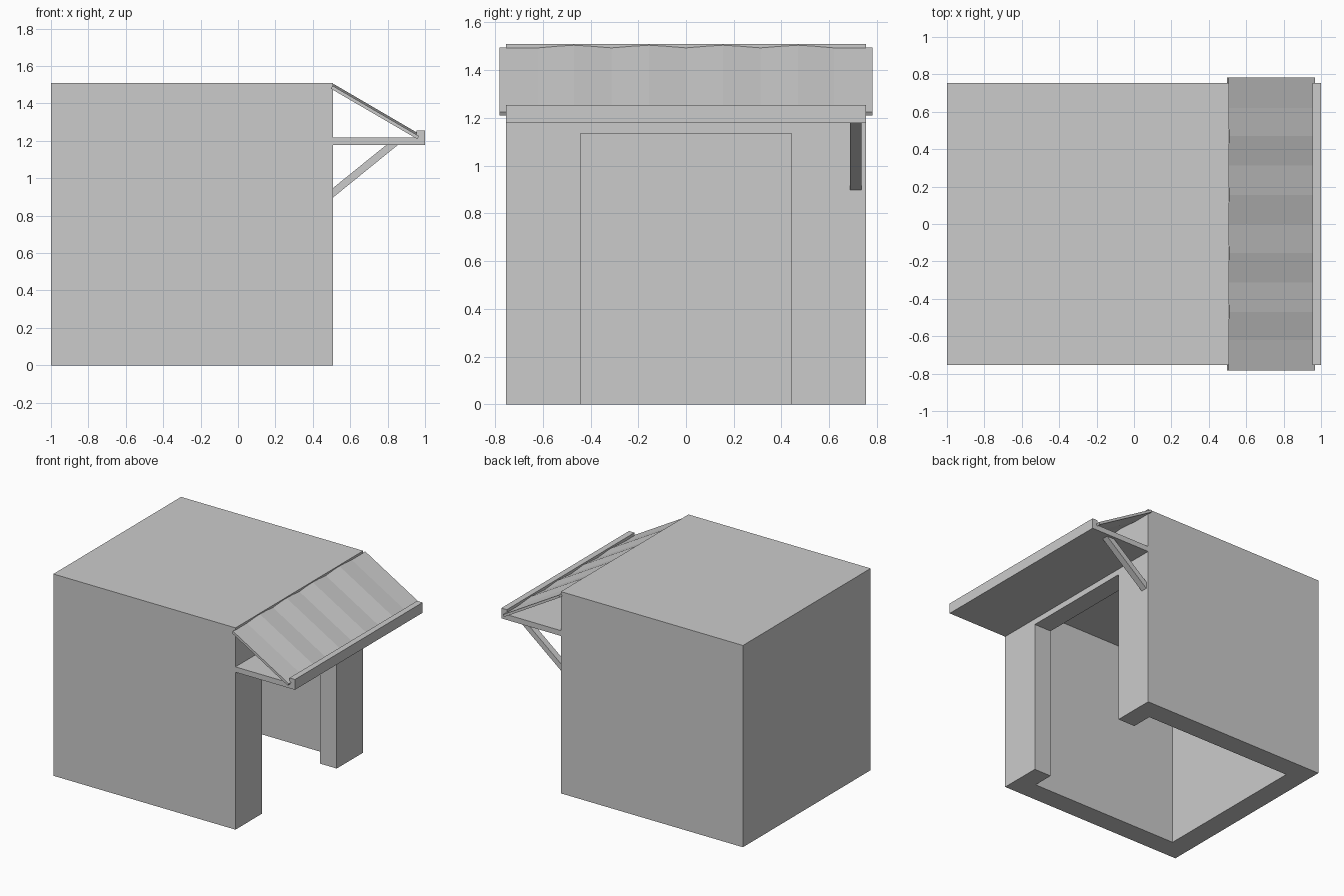
import bpy, bmesh
from mathutils import Vector

if "Cube" in bpy.data.objects:
    bpy.data.objects.remove(bpy.data.objects["Cube"])

grey = bpy.data.materials.new("plain grey")
grey.diffuse_color = (0.6, 0.6, 0.6, 1)
grey.use_nodes = True
grey.node_tree.nodes["Principled BSDF"].inputs["Base Color"].default_value = grey.diffuse_color


def make(name, bm):
    bmesh.ops.recalc_face_normals(bm, faces=bm.faces)
    me = bpy.data.meshes.new(name)
    bm.to_mesh(me)
    bm.free()
    me.materials.append(grey)
    ob = bpy.data.objects.new(name, me)
    bpy.context.collection.objects.link(ob)
    return ob


def prism(name, profile, y0, y1):
    """Extrude an x-z outline from y0 to y1."""
    bm = bmesh.new()
    face = bm.faces.new([bm.verts.new((x, y0, z)) for x, z in profile])
    ext = bmesh.ops.extrude_face_region(bm, geom=[face])
    moved = [v for v in ext["geom"] if isinstance(v, bmesh.types.BMVert)]
    bmesh.ops.translate(bm, verts=moved, vec=(0, y1 - y0, 0))
    return make(name, bm)


def box(name, x0, x1, y0, y1, z0, z1):
    return prism(name, [(x0, z0), (x1, z0), (x1, z1), (x0, z1)], y0, y1)


# Hollow building, open underneath, with a doorway on the awning side
WALL, HALF, TOP = 0.155, 0.755, 1.51
FRONT = 0.508
building = box("building_shell", -1, FRONT, -HALF, HALF, 0, TOP)
cutters = [
    box("room_cutter", -1 + WALL, FRONT - 0.14, -HALF + WALL, HALF - WALL, -0.2, TOP - 0.15),
    box("doorway_cutter", 0.2, 0.7, -0.442, 0.442, -0.3, 1.135),
]
for cutter in cutters:
    cutter.hide_render = True
    mod = building.modifiers.new(cutter.name, "BOOLEAN")
    mod.operation = "DIFFERENCE"
    mod.solver = "EXACT"
    mod.object = cutter

# Awning shelf with raised outer lip
prism("awning_shelf",
      [(FRONT, 1.178), (1, 1.178), (1, 1.255), (0.955, 1.255), (0.955, 1.218), (FRONT, 1.218)],
      -HALF, HALF)

# Folded sloping roof sheet: shallow ridges between flat ends
upper, lower = Vector((0.505, 0, 1.495)), Vector((0.968, 0, 1.225))
normal = Vector((0.503, 0, 0.864))
half_profile = [(0.155, 0.011), (0.312, 0), (0.47, 0.011), (0.62, 0), (0.782, 0)]
profile = [(-y, h) for y, h in reversed(half_profile)] + [(0, 0)] + half_profile
bm = bmesh.new()
rows = []
for y, h in profile:
    ring = []
    for base, drop in ((upper, 0), (lower, 0), (lower, 0.018), (upper, 0.018)):
        ring.append(bm.verts.new(base + normal * (h - drop) + Vector((0, y, 0))))
    rows.append(ring)
for a, b in zip(rows, rows[1:]):
    for i in range(4):
        j = (i + 1) % 4
        bm.faces.new((a[i], a[j], b[j], b[i]))
bm.faces.new(rows[0])
bm.faces.new(rows[-1])
make("awning_roof_sheet", bm)

# Single diagonal brace below the shelf
prism("awning_brace", [(FRONT, 0.897), (0.857, 1.18), (0.795, 1.18), (FRONT, 0.948)], 0.687, 0.735)
